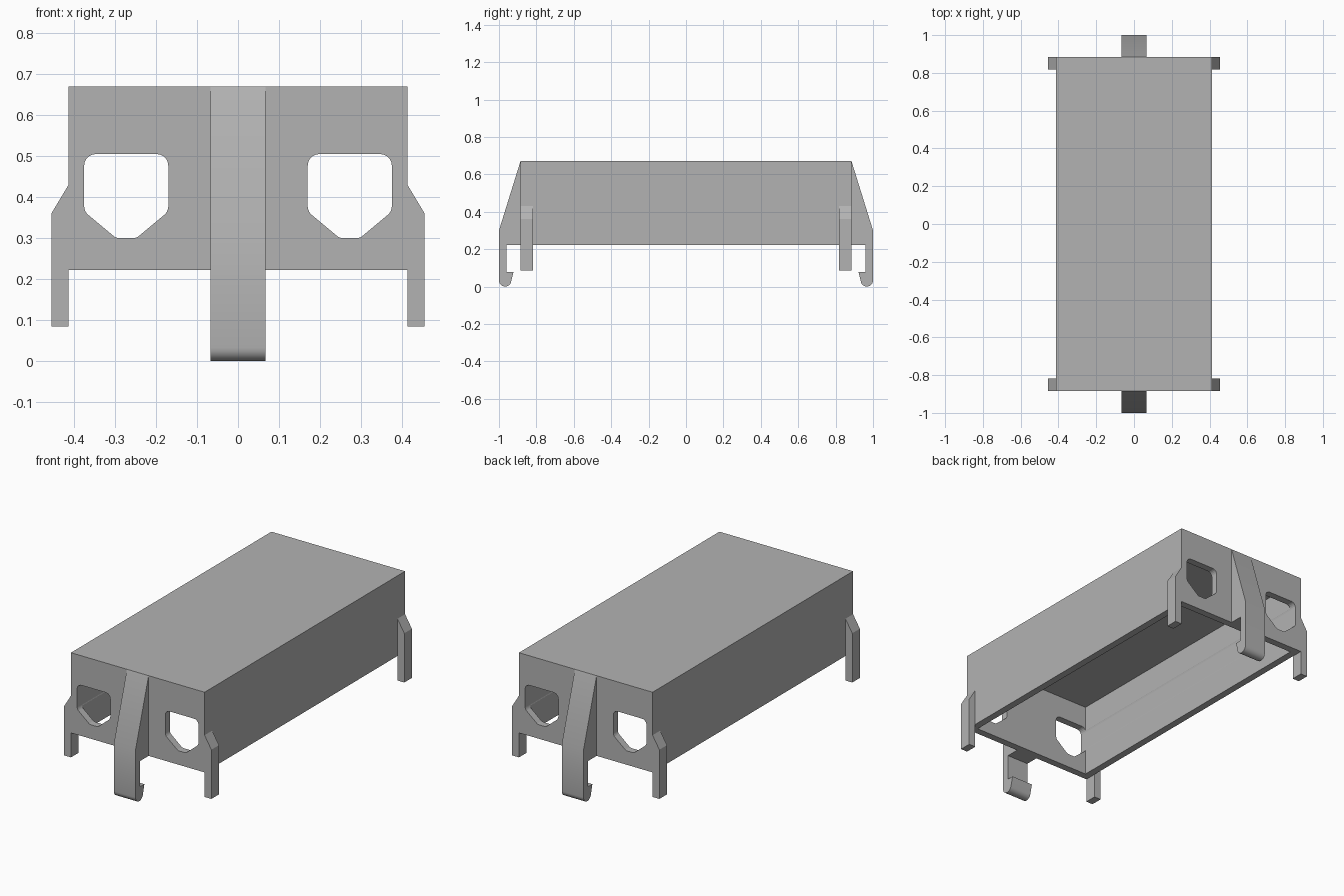
import bpy, bmesh, math
from mathutils import Vector

if "Cube" in bpy.data.objects:
    bpy.data.objects.remove(bpy.data.objects["Cube"], do_unlink=True)

W, L, LOW, TOP, T = 0.413, 0.885, 0.222, 0.67, 0.04   # housing size and wall thickness
GREY = (0.45, 0.45, 0.45, 1)

mat = bpy.data.materials.new("plain_grey")
mat.use_nodes = True
mat.diffuse_color = GREY
mat.node_tree.nodes["Principled BSDF"].inputs["Base Color"].default_value = GREY


def finish(name, bm):
    bmesh.ops.recalc_face_normals(bm, faces=bm.faces)
    mesh = bpy.data.meshes.new(name)
    bm.to_mesh(mesh)
    bm.free()
    mesh.materials.append(mat)
    ob = bpy.data.objects.new(name, mesh)
    bpy.context.collection.objects.link(ob)
    return ob


def prism(name, points, depth, rounding=()):
    """Extrude a closed outline along depth; rounding = (test, offset) pairs for its long edges."""
    bm = bmesh.new()
    face = bm.faces.new([bm.verts.new(p) for p in points])
    ext = bmesh.ops.extrude_face_region(bm, geom=[face])
    moved = [g for g in ext["geom"] if isinstance(g, bmesh.types.BMVert)]
    bmesh.ops.translate(bm, verts=moved, vec=depth)
    axis = Vector(depth).normalized()
    for test, offset in rounding:
        edges = [e for e in bm.edges
                 if abs((e.verts[0].co - e.verts[1].co).normalized().dot(axis)) > 0.99
                 and test(e.verts[0].co)]
        bmesh.ops.bevel(bm, geom=edges, offset=offset, segments=5, profile=0.5, affect='EDGES')
    return finish(name, bm)


def box(name, x, y, z0, z1):
    return prism(name, [(-x, -y, z0), (x, -y, z0), (x, y, z0), (-x, y, z0)], (0, 0, z1 - z0))


def activate(ob):
    bpy.ops.object.select_all(action='DESELECT')
    ob.select_set(True)
    bpy.context.view_layer.objects.active = ob


# Housing: open-bottomed shell with two windows through each end wall
housing = box("housing", W, L, LOW, TOP)
cutters = [box("cavity_cutter", W - T, L - T, LOW - 0.1, TOP - T)]
for s in (-1, 1):
    outline = [(0.17, 0.505), (0.375, 0.505), (0.375, 0.365), (0.297, 0.3), (0.248, 0.3), (0.17, 0.365)]
    cutters.append(prism("window_cutter", [(s * x, -1.2, z) for x, z in outline], (0, 2.4, 0),
                         [(lambda c: c.z > 0.45, 0.028), (lambda c: 0.35 < c.z < 0.37, 0.012),
                          (lambda c: c.z < 0.301, 0.008)]))
activate(housing)
for c in cutters:
    c.hide_render = True
    mod = housing.modifiers.new("cut", 'BOOLEAN')
    mod.operation, mod.solver, mod.object = 'DIFFERENCE', 'EXACT', c
    bpy.ops.object.modifier_apply(modifier=mod.name)
    bpy.data.objects.remove(c, do_unlink=True)

# Corner legs: narrow posts outside the side walls, tapering into them at the top
for sx, side in ((1, "left"), (-1, "right")):
    for sy, end in ((-1, "front"), (1, "back")):
        post = [(W, 0.085), (0.455, 0.085), (0.455, 0.36), (W, 0.43)]
        prism(f"{end}_{side}_leg", [(sx * x, sy * L, z) for x, z in post], (0, -sy * 0.067, 0))

# End clips: sloped wedge with a hanging strip that curls into a hook
curl = [(0.967 + 0.033 * math.cos(a), 0.033 + 0.033 * math.sin(a))
        for a in (math.radians(-i * 16) for i in range(11))]
clip = [(L, LOW), (L, TOP), (1, 0.3)] + curl + [(0.922, 0.078), (0.96, 0.078), (0.96, LOW)]
for sy, end in ((-1, "front"), (1, "back")):
    ob = prism(f"{end}_clip", [(-0.067, sy * y, z) for y, z in clip], (0.134, 0, 0))
    activate(ob)
    bpy.ops.object.shade_smooth_by_angle(angle=math.radians(30))
